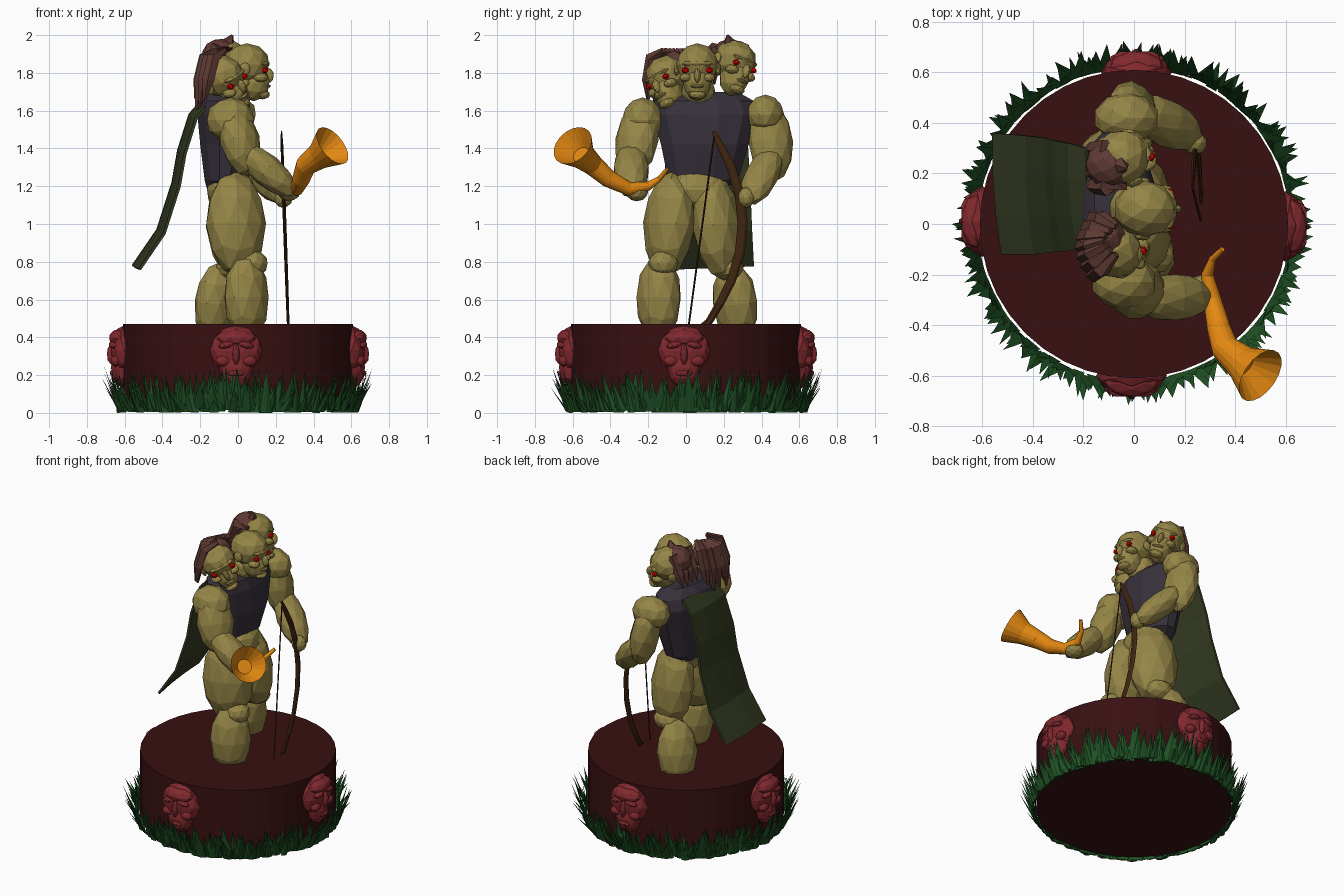
import bpy, bmesh, math, random
from mathutils import Vector, Matrix, Euler

if "Cube" in bpy.data.objects:
    bpy.data.objects.remove(bpy.data.objects["Cube"])

random.seed(4)


def mat(name, r, g, b):
    m = bpy.data.materials.new(name)
    m.diffuse_color = (r, g, b, 1)
    m.use_nodes = True
    m.node_tree.nodes["Principled BSDF"].inputs["Base Color"].default_value = m.diffuse_color
    return m


SKIN = mat("olive skin", 0.30, 0.235, 0.062)
STONE = mat("dark maroon", 0.04, 0.005, 0.006)
MASK = mat("mask red", 0.22, 0.022, 0.027)
GRASS = mat("grass green", 0.014, 0.085, 0.018)
HORN = mat("horn orange", 0.78, 0.25, 0.006)
HAIR = mat("hair brown", 0.115, 0.042, 0.034)
VEST = mat("vest purple grey", 0.04, 0.031, 0.045)
CAPE = mat("cape moss", 0.034, 0.045, 0.016)
WOOD = mat("bow brown", 0.05, 0.018, 0.005)
EYE = mat("eye red", 0.8, 0.0, 0.0)


def finish(bm, name, material):
    bmesh.ops.recalc_face_normals(bm, faces=bm.faces[:])
    me = bpy.data.meshes.new(name)
    bm.to_mesh(me)
    bm.free()
    me.materials.append(material)
    ob = bpy.data.objects.new(name, me)
    bpy.context.collection.objects.link(ob)
    return ob


def ell(c, r, rot=(0, 0, 0)):
    """Matrix of an ellipsoid."""
    e = Euler([math.radians(a) for a in rot]).to_matrix().to_4x4()
    return Matrix.Translation(c) @ e @ Matrix.Diagonal((*r, 1))


def limb(a, b, r1, r2):
    """Matrix of an ellipsoid stretched from a to b."""
    a, b = Vector(a), Vector(b)
    q = (b - a).to_track_quat('Z', 'Y').to_matrix().to_4x4()
    return Matrix.Translation((a + b) / 2) @ q @ Matrix.Diagonal((r1, r2, (b - a).length / 2, 1))


def blobs(name, material, mats, world=Matrix(), sub=2):
    bm = bmesh.new()
    for m in mats:
        bmesh.ops.create_icosphere(bm, subdivisions=sub, radius=1, matrix=world @ m)
    return finish(bm, name, material)


def loft(bm, rings):
    vs = [[bm.verts.new(p) for p in ring] for ring in rings]
    n = len(vs[0])
    for a, b in zip(vs, vs[1:]):
        for i in range(n):
            bm.faces.new((a[i], a[(i + 1) % n], b[(i + 1) % n], b[i]))
    bm.faces.new(vs[0])
    return bm.faces.new(vs[-1])


def tube(bm, pts, sides=8, flat=1.0):
    """Loft along points (x, y, z, radius); flat squashes one axis."""
    P = [Vector(p[:3]) for p in pts]
    rings = []
    for i, p in enumerate(P):
        t = (P[min(i + 1, len(P) - 1)] - P[max(i - 1, 0)]).normalized()
        n1 = t.cross(Vector((1, 0, 0))).normalized()
        n2 = t.cross(n1)
        rings.append([p + pts[i][3] * (math.cos(a) * n1 + flat * math.sin(a) * n2)
                      for a in (math.tau * k / sides for k in range(sides))])
    return loft(bm, rings), t


# Round pedestal
bm = bmesh.new()
bmesh.ops.create_cone(bm, cap_ends=True, segments=40, radius1=0.61, radius2=0.61, depth=0.45,
                      matrix=Matrix.Translation((0, 0, 0.245)))
finish(bm, "pedestal", STONE)

# Four masks on the pedestal
for k in range(4):
    W = Matrix.Rotation(k * math.pi / 2, 4, 'Z') @ Matrix.Translation((0.6, -0.01, 0.31))
    parts = [ell((0, 0, 0.02), (0.075, 0.14, 0.135)), ell((0.01, 0, -0.07), (0.065, 0.09, 0.11)),
             ell((0.02, 0, 0.085), (0.065, 0.11, 0.05)), ell((0.06, 0, 0.0), (0.035, 0.02, 0.06)),
             ell((0.05, 0, -0.1), (0.03, 0.05, 0.02))]
    for s in (-1, 1):
        parts += [ell((0.045, s * 0.07, -0.035), (0.03, 0.04, 0.03)),
                  ell((0.055, s * 0.05, 0.05), (0.03, 0.045, 0.02), (s * -12, 0, 0))]
    blobs("pedestal_mask", MASK, parts, W)

# Grass blades round the foot of the pedestal
bm = bmesh.new()
for i in range(300):
    a = math.tau * i / 300 + random.uniform(-0.01, 0.01)
    tall = random.uniform(0.11, 0.25)
    lean = random.uniform(0.01, 0.10)
    w = random.uniform(0.022, 0.04)
    r0 = random.uniform(0.615, 0.63)

    def pt(r, side, z):
        return bm.verts.new((r * math.cos(a) - side * math.sin(a), r * math.sin(a) + side * math.cos(a), z))
    z0 = random.uniform(0.0, 0.03)
    b = [pt(r0, -w, z0), pt(r0, w, z0), pt(r0 + 0.012, 0, z0)]
    tip = pt(r0 + lean, random.uniform(-0.04, 0.04), tall)
    for f in ((0, 1), (1, 2), (2, 0)):
        bm.faces.new((b[f[0]], b[f[1]], tip))
    bm.faces.new(b)
finish(bm, "grass", GRASS)

# Legs
blobs("right_leg", SKIN, [
    limb((-0.02, -0.07, 1.28), (0.0, -0.11, 0.72), 0.165, 0.13),
    limb((0.04, -0.14, 0.84), (0.05, -0.15, 0.38), 0.13, 0.11),
    ell((0.08, -0.12, 0.79), (0.08, 0.08, 0.07))])
blobs("left_leg", SKIN, [
    limb((-0.03, 0.13, 1.28), (0.0, 0.2, 0.70), 0.16, 0.125),
    limb((-0.09, 0.24, 0.80), (-0.14, 0.28, 0.37), 0.13, 0.105),
    ell((-0.02, 0.22, 0.77), (0.1, 0.085, 0.07))])
blobs("hips", SKIN, [ell((-0.04, 0.06, 1.18), (0.13, 0.18, 0.12))])

# Vest, lofted from elliptical sections (z, centre x, centre y, radii)
bm = bmesh.new()
secs = [(1.13, -0.12, 0.08, 0.03, 0.03), (1.23, -0.07, 0.09, 0.11, 0.19), (1.42, -0.06, 0.10, 0.145, 0.24),
        (1.58, -0.07, 0.10, 0.15, 0.29), (1.65, -0.07, 0.09, 0.13, 0.28), (1.70, -0.08, 0.09, 0.08, 0.19)]
loft(bm, [[(cx + rx * math.cos(math.tau * (k + .5) / 12), cy + ry * math.sin(math.tau * (k + .5) / 12), z)
           for k in range(12)] for z, cx, cy, rx, ry in secs])
finish(bm, "vest", VEST)

# Arms and hands
blobs("right_arm", SKIN, [
    ell((-0.04, -0.23, 1.55), (0.13, 0.11, 0.12)),
    limb((-0.04, -0.23, 1.64), (0.06, -0.29, 1.25), 0.12, 0.10),
    limb((-0.01, -0.29, 1.42), (0.31, -0.29, 1.15), 0.095, 0.085),
    ell((0.27, -0.26, 1.17), (0.06, 0.06, 0.05))])
blobs("left_arm", SKIN, [
    ell((-0.03, 0.42, 1.58), (0.13, 0.10, 0.105)),
    limb((-0.04, 0.44, 1.64), (0.03, 0.46, 1.22), 0.12, 0.09),
    limb((-0.01, 0.47, 1.40), (0.26, 0.33, 1.11), 0.095, 0.08),
    ell((0.24, 0.32, 1.14), (0.05, 0.045, 0.055))])
blobs("neck", SKIN, [limb((-0.04, 0.07, 1.6), (0.02, 0.06, 1.8), 0.09, 0.09)])


# Heads, facing local +x
def head(name, c, yaw, roll):
    W = Matrix.Translation(c) @ Euler((math.radians(roll), 0, math.radians(yaw))).to_matrix().to_4x4()
    parts = [ell((0, 0, 0.025), (0.125, 0.112, 0.112)), ell((0.04, 0, -0.07), (0.085, 0.075, 0.10)),
             ell((0.085, 0, 0.028), (0.04, 0.085, 0.02)), ell((0.115, 0, -0.035), (0.03, 0.018, 0.04)),
             ell((0.085, 0, -0.135), (0.04, 0.045, 0.025)), ell((0.1, 0, -0.09), (0.03, 0.04, 0.012))]
    for s in (-1, 1):
        parts += [ell((0.075, s * 0.06, -0.045), (0.04, 0.035, 0.025)),
                  ell((-0.01, s * 0.11, 0.0), (0.03, 0.015, 0.035))]
    blobs(name, SKIN, parts, W)
    blobs(name + "_eyes", EYE, [ell((0.098, s * 0.063, -0.006), (0.02, 0.02, 0.018)) for s in (-1, 1)], W, 1)
    return W


head("middle_head", (0.045, 0.06, 1.82), 0, 0)
WL = head("right_head", (-0.08, -0.09, 1.76), -40, 25)
WR = head("left_head", (-0.05, 0.25, 1.84), 40, -20)

# Hair: a cap on each side head, plus hanging locks and a crest
blobs("right_hair_cap", HAIR, [ell((-0.05, 0.02, 0.055), (0.09, 0.1, 0.1))], WL)
blobs("left_hair_cap", HAIR, [ell((-0.05, 0, 0.055), (0.09, 0.095, 0.09))], WR)
bm = bmesh.new()
for k in range(7):
    y = -0.20 + 0.037 * k
    x = -0.13 - 0.045 * math.sin(math.pi * k / 6)
    tube(bm, [(x + 0.06, y * 0.5 - 0.02, 1.92, 0.015), (x, y * 0.9, 1.88, 0.035),
              (x - 0.03, y, 1.76, 0.033), (x - 0.05, y, 1.60 + random.uniform(0, 0.07), 0.008)], 5)
for k in range(4):
    y = 0.15 + 0.05 * k
    tube(bm, [(-0.03, y, 1.92, 0.02), (-0.11, y, 1.93, 0.04), (-0.16, y, 1.82, 0.03), (-0.19, y, 1.74, 0.006)], 5)
tube(bm, [(-0.07, 0.24, 1.92, 0.05), (-0.05, 0.23, 1.96, 0.035), (-0.03, 0.22, 2.0, 0.006)], 5)
finish(bm, "hair_locks", HAIR)

# Cape: bent sheet
bm = bmesh.new()
path = [(-0.15, 1.64, -0.09, 0.30), (-0.22, 1.56, -0.10, 0.32), (-0.28, 1.37, -0.11, 0.33),
        (-0.31, 1.20, -0.11, 0.34), (-0.39, 0.95, -0.12, 0.35), (-0.52, 0.76, -0.12, 0.36)]
rows = []
for x, z, y0, y1 in path:
    rows.append([bm.verts.new((x - 0.035 * u - 0.012 * math.sin(u * math.pi), y0 + (y1 - y0) * u, z + 0.02 * u))
                 for u in (0, 0.33, 0.67, 1)])
for a, b in zip(rows, rows[1:]):
    for i in range(3):
        bm.faces.new((a[i], a[i + 1], b[i + 1], b[i]))
sol = finish(bm, "cape", CAPE).modifiers.new("thickness", 'SOLIDIFY')
sol.thickness = 0.015
sol.offset = 0

# Horn with a hollow bell
bm = bmesh.new()
cap, t = tube(bm, [(0.35, -0.10, 1.29, .011), (0.31, -0.14, 1.24, .014), (0.29, -0.20, 1.20, .024),
                   (0.31, -0.30, 1.185, .036), (0.335, -0.41, 1.24, .047), (0.36, -0.49, 1.31, .056),
                   (0.43, -0.55, 1.36, .072), (0.50, -0.60, 1.415, .116)], 18)
bmesh.ops.inset_region(bm, faces=[cap], thickness=0.022)
inner = bmesh.ops.extrude_discrete_faces(bm, faces=[cap])["faces"][0]
mid = inner.calc_center_median()
for v in inner.verts:
    v.co = mid + (v.co - mid) * 0.4 - t * 0.09
finish(bm, "horn", HORN)

# Bow and string
bm = bmesh.new()
arc = [(1.49, 0.145, .01), (1.42, 0.18, .02), (1.30, 0.24, .024), (1.15, 0.285, .026), (1.0, 0.30, .027),
       (0.85, 0.285, .026), (0.70, 0.24, .024), (0.58, 0.18, .022), (0.48, 0.12, .02), (0.42, 0.03, .01)]
tube(bm, [(0.23 + (1.49 - z) * 0.035, y, z, r) for z, y, r in arc], 6, 0.4)
tube(bm, [(0.23, 0.15, 1.47, .005), (0.265, 0.01, 0.43, .005)], 4)
finish(bm, "bow", WOOD)
